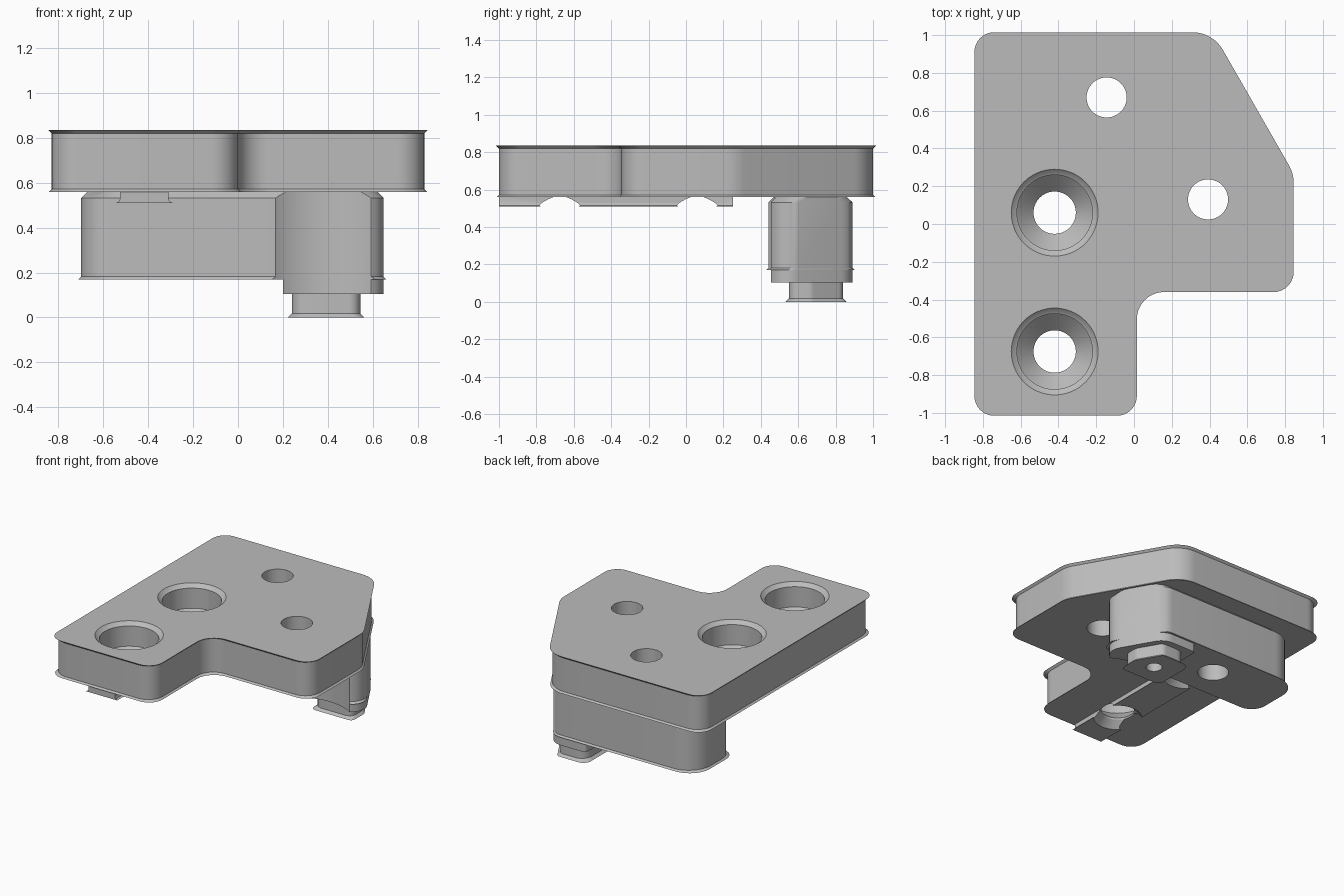
import bpy
import bmesh
import math
from mathutils import Vector

if "Cube" in bpy.data.objects:
    bpy.data.objects.remove(bpy.data.objects["Cube"], do_unlink=True)

grey = bpy.data.materials.new("Machined grey")
grey.use_nodes = True
grey.diffuse_color = (0.5, 0.5, 0.5, 1)
grey.node_tree.nodes["Principled BSDF"].inputs["Base Color"].default_value = (0.5, 0.5, 0.5, 1)


def outline(pts, radii, inset=0.0, steps=10):
    """Counter-clockwise polygon, edges moved inwards, corners rounded."""
    n = len(pts)
    p = [Vector(q) for q in pts]
    ins = inset if isinstance(inset, (list, tuple)) else [inset] * n
    dirs = [(p[(i + 1) % n] - p[i]).normalized() for i in range(n)]
    result = []
    for i in range(n):
        a, b = dirs[i - 1], dirs[i]
        na, nb = Vector((-a.y, a.x)), Vector((-b.y, b.x))
        turn = a.x * b.y - a.y * b.x
        da, db = ins[i - 1], ins[i]
        # corner where the two moved edges meet
        c = p[i] + (b * da - a * db) * (-1 / turn)
        sign = 1 if turn > 0 else -1
        if radii[i] == 0:
            result.append(c)
            continue
        r = max(radii[i] - sign * (da + db) / 2, 0.004)
        angle = math.acos(max(-1, min(1, a.dot(b))))
        centre = c - a * r * math.tan(angle / 2) + na * r * sign
        start = -na * sign
        a0 = math.atan2(start.y, start.x)
        for k in range(steps + 1):
            t = a0 + sign * angle * k / steps
            result.append(centre + Vector((math.cos(t), math.sin(t))) * r)
    return result


def circle(x, y, r, n=64):
    return [Vector((x + r * math.cos(2 * math.pi * k / n),
                    y + r * math.sin(2 * math.pi * k / n))) for k in range(n)]


def loft(name, layers):
    """Closed solid through a stack of (outline, height) layers."""
    bm = bmesh.new()
    rings = [[bm.verts.new((q.x, q.y, z)) for q in ring] for ring, z in layers]
    for low, high in zip(rings, rings[1:]):
        for k in range(len(low)):
            m = (k + 1) % len(low)
            bm.faces.new((low[k], low[m], high[m], high[k]))
    bm.faces.new(rings[0][::-1])
    bm.faces.new(rings[-1])
    bmesh.ops.recalc_face_normals(bm, faces=bm.faces)
    mesh = bpy.data.meshes.new(name)
    bm.to_mesh(mesh)
    bm.free()
    mesh.materials.append(grey)
    ob = bpy.data.objects.new(name, mesh)
    bpy.context.collection.objects.link(ob)
    return ob


def lathe(name, x, y, profile):
    return loft(name, [(circle(x, y, r), z) for r, z in profile])


def finish(ob, cutters=()):
    bpy.ops.object.select_all(action='DESELECT')
    ob.select_set(True)
    bpy.context.view_layer.objects.active = ob
    for cutter in cutters:
        mod = ob.modifiers.new("Cut", 'BOOLEAN')
        mod.operation = 'DIFFERENCE'
        mod.solver = 'EXACT'
        mod.object = cutter
        bpy.ops.object.modifier_apply(modifier=mod.name)
    bpy.ops.object.shade_smooth_by_angle(angle=math.radians(28))


def slope_x(y):
    """x of the slanted side at a given y."""
    return (0.851 - 0.497 * y) / 0.867


# Cutters: two countersunk screw holes, two dowel holes, screw clearance, pin hole
screw_profile = [(0.175, 0.505 - 0.005), (0.115, 0.56), (0.112, 0.572), (0.2, 0.66),
                 (0.2, 0.81), (0.21, 0.815), (0.245, 0.85)]
screws = [lathe("screw_hole", -0.42, y, screw_profile) for y in (0.06, -0.675)]
dowels = [lathe("dowel_hole", x, y, [(0.106, 0.0), (0.106, 0.95)])
          for x, y in ((-0.145, 0.67), (0.392, 0.13))]
clearance = lathe("clearance", 0.392, 0.13, [(0.383, 0.0), (0.383, 0.559)])
pin_hole = lathe("pin_hole", 0.40, 0.69, [(0.055, -0.05), (0.055, 0.08)])

# Top plate with chamfered rims
plate_pts = [(-0.83, -1), (0, -1), (0, -0.345), (0.83, -0.345),
             (0.83, 0.264), (slope_x(1), 1), (-0.83, 1)]
plate_r = [0.12, 0.12, 0.13, 0.12, 0.2, 0.2, 0.12]
plate = loft("top_plate", [(outline(plate_pts, plate_r, d), z) for d, z in
                           ((0.012, 0.56), (0, 0.572), (0, 0.82), (0.015, 0.835))])
finish(plate, screws + dowels)

# Locating rail under the plate
rail_pts = [(-0.525, -1), (-0.31, -1), (-0.31, 0.25), (-0.525, 0.25)]
rail = loft("locating_rail", [(outline(rail_pts, [0] * 4, [0, d, 0, d]), z) for d, z in
                              ((0.02, 0.51), (0.006, 0.516), (0, 0.53), (0, 0.565))])
finish(rail, screws)

# Lower cross block, flared where it meets the plate, flush on the slanted side
block_pts = [(-0.7, 0.44), (slope_x(0.44), 0.44), (slope_x(0.89), 0.89), (-0.7, 0.89)]
block_r = [0.13, 0.11, 0.12, 0.18]
flare = [-0.03, 0, -0.03, -0.03]
rim = [0.012, 0, 0.012, 0.012]
block = loft("cross_block", [(outline(block_pts, block_r, d), z) for d, z in
                             ((rim, 0.17), (0, 0.182), (0, 0.532), (flare, 0.561))])
finish(block, [dowels[0], clearance])

# Deeper end of the block
end_pts = [(0.2, 0.44)] + block_pts[1:3] + [(0.2, 0.89)]
block_end = loft("block_end", [(outline(end_pts, [0, 0.11, 0.12, 0.02]), z)
                               for z in (0.105, 0.2)])
finish(block_end, [clearance])

# Small pin with a blind hole
pin_pts = [(0.24, 0.55), (0.545, 0.55), (0.545, 0.67), (0.445, 0.84), (0.24, 0.84)]
pin_r = [0.06, 0.05, 0.05, 0.05, 0.08]
pin = loft("locating_pin", [(outline(pin_pts, pin_r, d), z) for d, z in
                            ((0.018, 0.0), (0, 0.018), (0, 0.11))])
finish(pin, [pin_hole])

# Remove the cutters
for cutter in screws + dowels + [clearance, pin_hole]:
    bpy.data.objects.remove(cutter, do_unlink=True)
